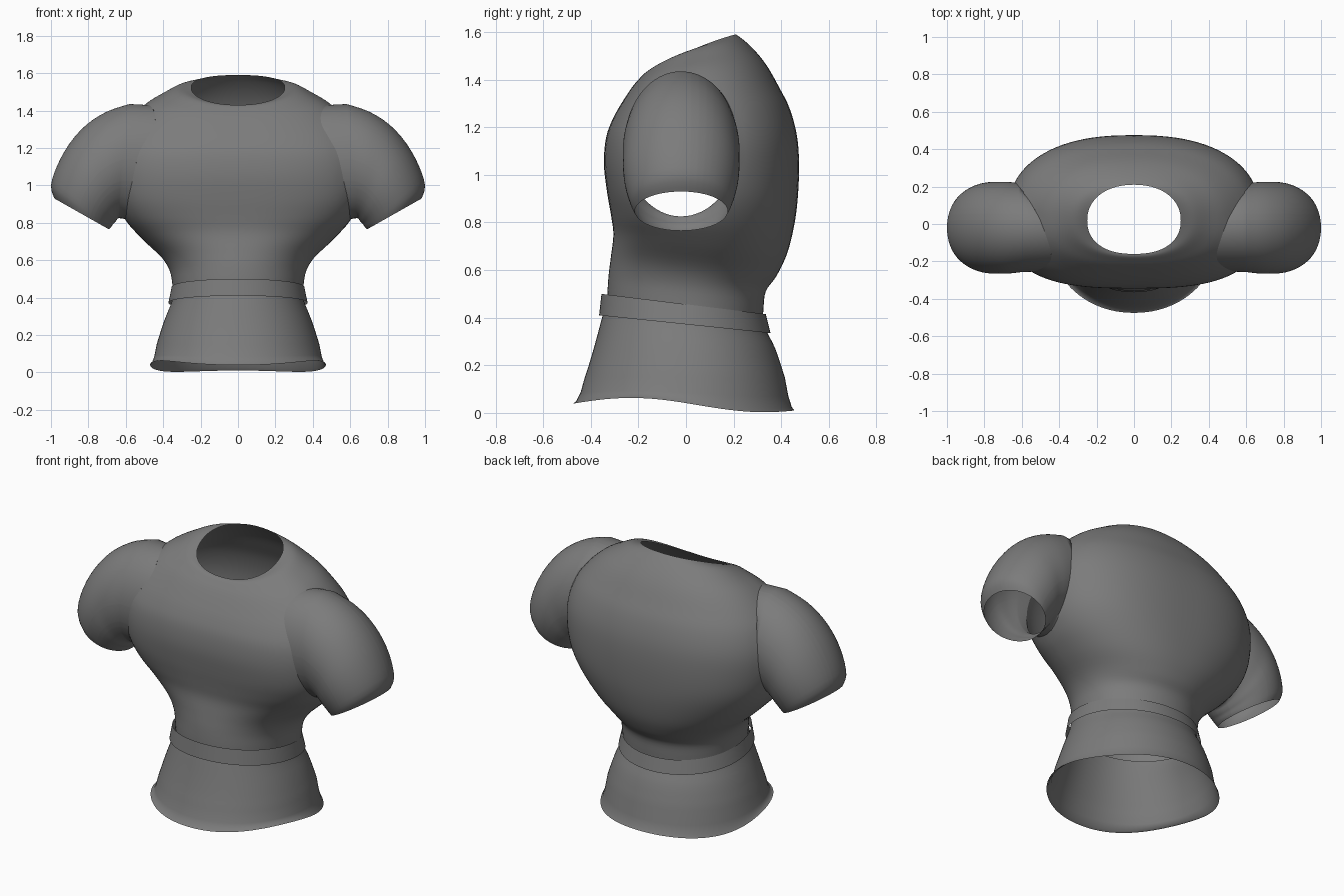
import bpy, bmesh, math
from mathutils import Vector
from mathutils.bvhtree import BVHTree

if "Cube" in bpy.data.objects:
    bpy.data.objects.remove(bpy.data.objects["Cube"])

SIDES = 96
grey = bpy.data.materials.new("grey cloth")
grey.diffuse_color = (0.2, 0.2, 0.2, 1)
grey.use_nodes = True
grey.node_tree.nodes["Principled BSDF"].inputs["Base Color"].default_value = grey.diffuse_color


def refine(rows, steps):
    """Smoothly interpolate between rows of numbers (Catmull-Rom)."""
    out = []
    for i in range(len(rows) - 1):
        quad = zip(rows[max(i - 1, 0)], rows[i], rows[i + 1], rows[min(i + 2, len(rows) - 1)])
        quad = list(quad)
        for s in range(steps):
            t = s / steps
            out.append([0.5 * (2 * b + (c - a) * t + (2 * a - 5 * b + 4 * c - d) * t * t
                               + (3 * b - a - 3 * c + d) * t ** 3) for a, b, c, d in quad])
    out.append(list(rows[-1]))
    return out


def loft(rings):
    """Open tube through a list of closed rings."""
    bm = bmesh.new()
    vs = [[bm.verts.new(p) for p in r] for r in rings]
    n = len(rings[0])
    for lo, hi in zip(vs, vs[1:]):
        for j in range(n):
            k = (j + 1) % n
            bm.faces.new((lo[j], lo[k], hi[k], hi[j]))
    bm.normal_update()
    return bm


def finish(bm, name):
    me = bpy.data.meshes.new(name)
    bm.to_mesh(me)
    bm.free()
    me.materials.append(grey)
    ob = bpy.data.objects.new(name, me)
    bpy.context.collection.objects.link(ob)
    for p in me.polygons:
        p.use_smooth = True
    return ob


def section(row, yc=0.02):
    """Tilted oval: half width, front y/z, back y/z, squareness, side lift."""
    a, yf, zf, yb, zb, e, lift = row
    pts = []
    for i in range(SIDES):
        t = 2 * math.pi * i / SIDES
        c, s = math.cos(t), math.sin(t)
        ex = e if s < 0 else 2 + (e - 2) * 0.5
        x = a * math.copysign(abs(c) ** (2 / ex), c)
        q = abs(s) ** (2 / ex)
        y = yc + q * ((yb - yc) if s > 0 else (yf - yc))
        z = zf + (zb - zf) * (y - yf) / (yb - yf) + lift * (x / a) ** 2
        pts.append((x, y, z))
    return pts


# Torso, waist to neckline
torso_rows = [
    (.345, -.33, .43, .32, .36, 2.1, 0),
    (.35, -.33, .50, .325, .43, 2.1, 0),
    (.365, -.325, .58, .335, .51, 2.1, 0),
    (.41, -.315, .66, .38, .575, 2.2, 0),
    (.51, -.305, .75, .425, .67, 2.4, 0),
    (.60, -.315, .83, .455, .79, 2.6, 0),
    (.655, -.332, .93, .47, .91, 2.8, 0),
    (.68, -.345, 1.05, .475, 1.05, 2.8, 0),
    (.675, -.335, 1.16, .465, 1.17, 2.8, 0),
    (.64, -.305, 1.24, .435, 1.28, 2.7, .01),
    (.575, -.265, 1.31, .39, 1.37, 2.6, .02),
    (.49, -.225, 1.37, .345, 1.45, 2.5, .03),
    (.40, -.195, 1.405, .30, 1.51, 2.4, .035),
    (.32, -.175, 1.425, .25, 1.56, 2.3, .035),
    (.25, -.16, 1.43, .21, 1.59, 2.3, .015),
]
bm = loft([section(r) for r in refine(torso_rows, 4)])
tree = BVHTree.FromBMesh(bm)

# Armholes: open the torso inside an oval on each side
CY, CZ, RY, RZ = -.02, 1.125, .235, .305


def in_armhole(p):
    return abs(p.x) > .3 and ((p.y - CY) / RY) ** 2 + ((p.z - CZ) / RZ) ** 2 < 1


def angle(p):
    return math.atan2((p.z - CZ) / RZ, (p.y - CY) / RY)


bmesh.ops.delete(bm, geom=[f for f in bm.faces if in_armhole(f.calc_center_median())],
                 context='FACES')
rim = [v for v in bm.verts if v.is_boundary and abs(v.co.x) > .38 and .75 < v.co.z < 1.5]
for v in rim:
    t = angle(v.co)
    y, z = CY + RY * math.cos(t), CZ + RZ * math.sin(t)
    side = math.copysign(1, v.co.x)
    hit = tree.ray_cast(Vector((0, y, z)), Vector((side, 0, 0)))[0]
    v.co = (hit.x if hit else v.co.x, y, z)
start = sorted([v.co.copy() for v in rim if v.co.x > 0], key=angle)
finish(bm, "torso")

# Puffed sleeves: rows of top x/z, underside x/z, half depth
sleeve_rows = [
    (.58, 1.435, .637, .825, .238),
    (.70, 1.395, .645, .82, .245),
    (.81, 1.325, .652, .81, .245),
    (.90, 1.225, .66, .80, .243),
    (.965, 1.11, .67, .79, .232),
    (1.0, 1.0, .68, .775, .213),
    (.982, .93, .69, .765, .195),
]
thetas = [angle(p) for p in start]
rings = [start]
for tx, tz, ux, uz, w in refine(sleeve_rows, 3):
    rings.append([((tx + ux) / 2 + (tx - ux) / 2 * math.sin(t), CY + w * math.cos(t),
                   (tz + uz) / 2 + (tz - uz) / 2 * math.sin(t)) for t in thetas])
sleeves = finish(loft(rings), "sleeves")
sleeves.modifiers.new("other side", 'MIRROR').use_mirror_merge = False

# Waistband
band_rows = [(.372, -.365, .41, .355, .335, 2.1, 0), (.355, -.355, .50, .335, .415, 2.1, 0)]
finish(loft([section(r, 0) for r in band_rows]), "waistband")

# Flared lower skirt with a wavy hem
skirt_rows = [
    (.47, -.475, .035, .455, .02, 2.1, 0),
    (.435, -.425, .15, .415, .15, 2.1, 0),
    (.395, -.385, .28, .375, .27, 2.1, 0),
    (.355, -.35, .41, .34, .34, 2.1, 0),
    (.345, -.335, .46, .325, .39, 2.1, 0),
]
rings = [section(r, 0) for r in refine(skirt_rows, 3)]
for k in range(3):
    keep = k / 3
    rings[k] = [(x, y, z * keep + (1 - keep) * (.033 - .03 * math.sin((y - .05) * math.pi / .56)))
                for x, y, z in rings[k]]
finish(loft(rings), "skirt")
